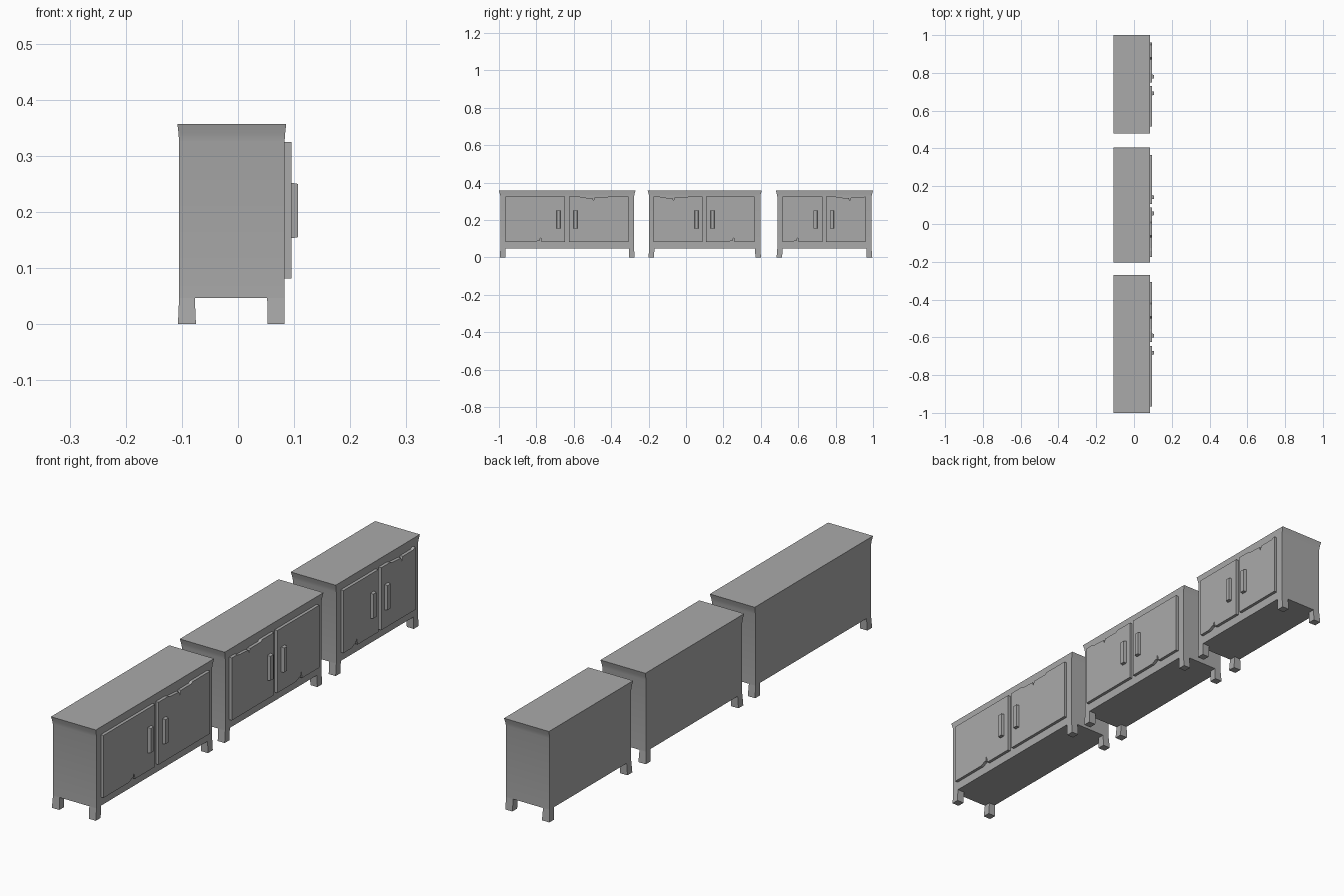
import bpy
import bmesh
import math

if "Cube" in bpy.data.objects:
    bpy.data.objects.remove(bpy.data.objects["Cube"], do_unlink=True)

grey = bpy.data.materials.new("plain_grey")
grey.use_nodes = True
COLOUR = (0.4, 0.4, 0.4, 1)
grey.diffuse_color = COLOUR
grey.node_tree.nodes["Principled BSDF"].inputs["Base Color"].default_value = COLOUR

FLOOR, TOP = 0.047, 0.357
BACK, FRONT = -0.105, 0.083
DOOR_LOW, DOOR_HIGH = 0.081, 0.325


def finish(name, bm, smooth=False):
    bmesh.ops.recalc_face_normals(bm, faces=bm.faces)
    mesh = bpy.data.meshes.new(name)
    bm.to_mesh(mesh)
    bm.free()
    mesh.materials.append(grey)
    obj = bpy.data.objects.new(name, mesh)
    bpy.context.collection.objects.link(obj)
    if smooth:
        bpy.ops.object.select_all(action="DESELECT")
        obj.select_set(True)
        bpy.context.view_layer.objects.active = obj
        bpy.ops.object.shade_smooth_by_angle(angle=math.radians(30))
    return obj


def loft(name, sections, smooth=False):
    """Capped stack of rectangles, each (z, x0, x1, y0, y1)."""
    bm = bmesh.new()
    rings = []
    for z, x0, x1, y0, y1 in sections:
        corners = ((x0, y0), (x1, y0), (x1, y1), (x0, y1))
        rings.append([bm.verts.new((x, y, z)) for x, y in corners])
    for low, high in zip(rings, rings[1:]):
        for i in range(4):
            j = (i + 1) % 4
            bm.faces.new((low[i], low[j], high[j], high[i]))
    bm.faces.new(rings[0][::-1])
    bm.faces.new(rings[-1])
    return finish(name, bm, smooth)


def slab(name, outline, x0, x1, taper=0.0):
    """Push a (y, z) outline forward from x0 to x1, optionally narrowing it."""
    bm = bmesh.new()
    face = bm.faces.new([bm.verts.new((x0, y, z)) for y, z in outline])
    new = bmesh.ops.extrude_face_region(bm, geom=[face], use_keep_orig=True)
    front = [v for v in new["geom"] if isinstance(v, bmesh.types.BMVert)]
    mid_y = sum(v.co.y for v in front) / len(front)
    mid_z = sum(v.co.z for v in front) / len(front)
    for v in front:
        v.co.x = x1
        v.co.y -= math.copysign(taper, v.co.y - mid_y)
        v.co.z -= math.copysign(taper, v.co.z - mid_z)
    return finish(name, bm)


def door(name, y0, y1, low_chip=None, high_chip=None):
    """Door panel with a splintered chip in its lower or upper edge."""
    outline = [(y0, DOOR_LOW)]
    if low_chip:
        y = low_chip
        outline += [(y - 0.03, DOOR_LOW), (y - 0.012, DOOR_LOW + 0.009),
                    (y - 0.003, DOOR_LOW + 0.01), (y, DOOR_LOW + 0.028),
                    (y + 0.005, DOOR_LOW + 0.008), (y + 0.007, DOOR_LOW)]
    outline += [(y1, DOOR_LOW), (y1, DOOR_HIGH)]
    if high_chip:
        y = high_chip
        outline += [(y + 0.08, DOOR_HIGH), (y + 0.07, DOOR_HIGH - 0.006),
                    (y + 0.006, DOOR_HIGH - 0.006), (y, DOOR_HIGH - 0.022),
                    (y - 0.005, DOOR_HIGH - 0.008), (y - 0.06, DOOR_HIGH - 0.005),
                    (y - 0.075, DOOR_HIGH)]
    outline.append((y0, DOOR_HIGH))
    slab(name, outline, FRONT - 0.001, 0.095)


def cabinet(label, y0, y1, doors, handles, low_chip, high_chip):
    # Carcass, flared outward under the flat top
    a, b = y0 + 0.008, y1 - 0.008
    loft(label + "_body", [
        (FLOOR, BACK, FRONT, a, b),
        (0.325, BACK, FRONT, a, b),
        (0.34, BACK - 0.001, FRONT + 0.001, a - 0.003, b + 0.003),
        (TOP, -0.108, 0.086, y0, y1)], smooth=True)

    # Four short feet splayed slightly outward
    for side, outer, inward in (("right", a, 1), ("left", b, -1)):
        foot_y = sorted((outer - 0.004 * inward, outer + 0.026 * inward))
        top_y = sorted((outer, outer + 0.028 * inward))
        loft(f"{label}_back_foot_{side}", [
            (0, BACK - 0.002, -0.075, *foot_y), (FLOOR, BACK, -0.077, *top_y)])
        loft(f"{label}_front_foot_{side}", [
            (0, 0.053, FRONT, *foot_y), (FLOOR, 0.052, FRONT, *top_y)])

    # Doors and bar handles
    for i, (d0, d1) in enumerate(doors):
        low = low_chip if low_chip and d0 < low_chip < d1 else None
        high = high_chip if d0 < high_chip < d1 else None
        door(f"{label}_door_{i + 1}", d0, d1, low, high)
    for i, y in enumerate(handles):
        h = 0.011
        box = [(y - h, 0.153), (y + h, 0.153), (y + h, 0.252), (y - h, 0.252)]
        slab(f"{label}_handle_{i + 1}", box, 0.094, 0.107, taper=0.002)


cabinet("long_cabinet", -1.0, -0.27,
        [(-0.965, -0.647), (-0.626, -0.307)], (-0.682, -0.591), -0.778, -0.495)
cabinet("middle_cabinet", -0.205, 0.405,
        [(-0.174, 0.088), (0.107, 0.366)], (0.056, 0.142), 0.254, -0.067)
cabinet("short_cabinet", 0.48, 1.0,
        [(0.516, 0.73), (0.749, 0.96)], (0.692, 0.78), 0.596, 0.875)
